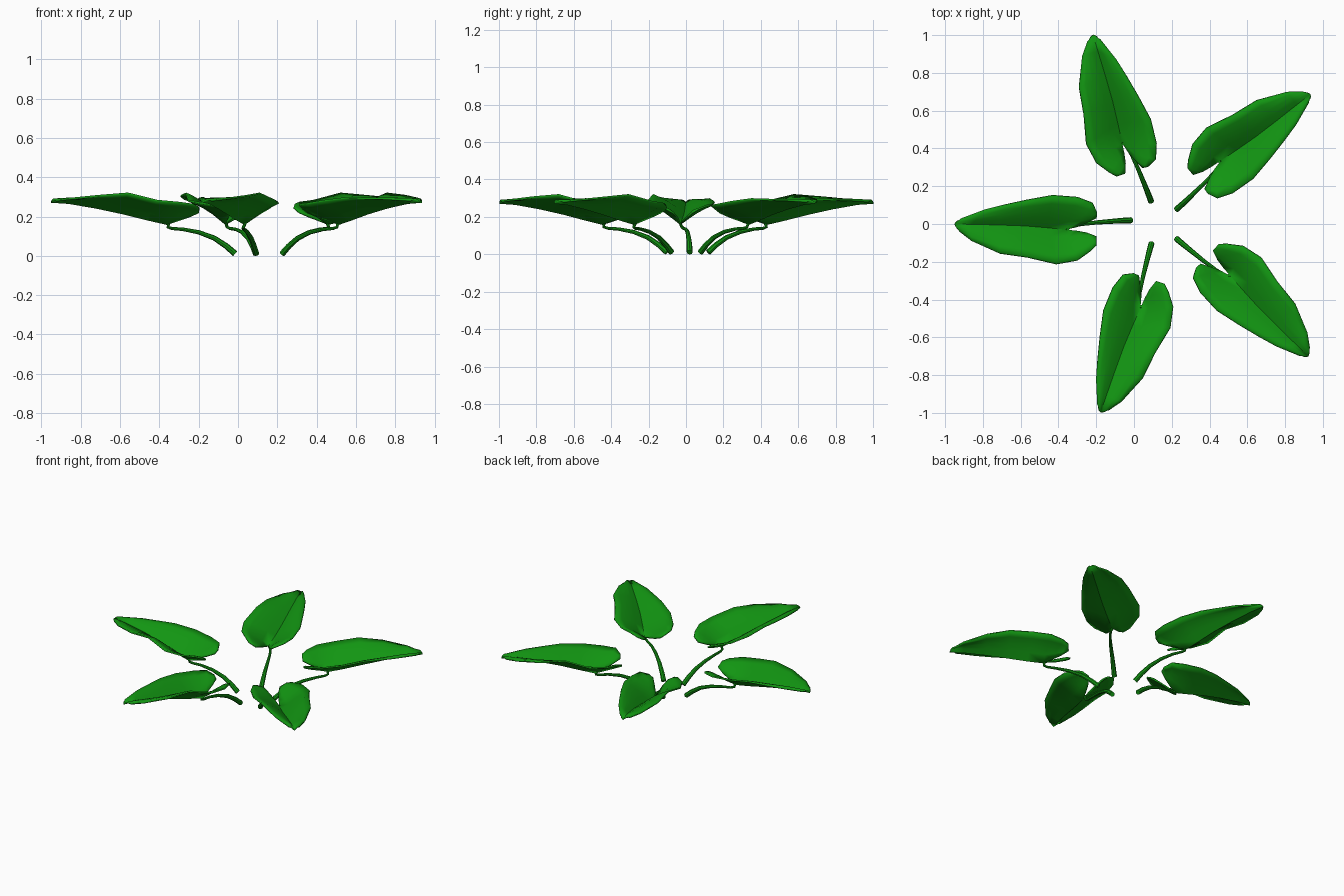
import bpy, bmesh, math
from mathutils import Matrix, Vector

if "Cube" in bpy.data.objects:
    bpy.data.objects.remove(bpy.data.objects["Cube"])

green = bpy.data.materials.new("leaf_green")
green.diffuse_color = (0.006, 0.30, 0.006, 1)
green.use_nodes = True
green.node_tree.nodes["Principled BSDF"].inputs["Base Color"].default_value = green.diffuse_color

# One plant arm is modelled pointing to -x, then turned about its stem foot.
FOOT = Vector((-0.008, 0.02, 0))

# Leaf halves: (inner point on the midrib or lobe gap, outer rim point), tip to lobe
MIDRIB = [(-.95, 0, .28), (-.86, -.002, .274), (-.72, -.005, .25),
          (-.58, -.01, .22), (-.46, -.02, .19), (-.36, -.03, .167)]
LEFT_RIM = [(-.925, -.04, .285), (-.86, -.09, .295), (-.71, -.155, .31),
            (-.56, -.175, .322), (-.41, -.21, .285), (-.30, -.19, .275),
            (-.23, -.14, .265), (-.198, -.11, .25)]
LEFT_GAP = [(-.30, -.036, .186), (-.25, -.045, .202)]
RIGHT_RIM = [(-.915, .03, .285), (-.79, .077, .295), (-.69, .10, .297),
             (-.57, .125, .30), (-.43, .15, .285), (-.30, .14, .27),
             (-.22, .11, .265), (-.195, .06, .245)]
RIGHT_GAP = [(-.30, -.016, .186), (-.25, .005, .202)]
COLS = 4


def add_half(bm, gap, rim, lobe_end, flip):
    """Fill one half of the blade with a slightly arched grid."""
    rows = []
    for a, b in zip(MIDRIB + gap, rim):
        a, b = Vector(a), Vector(b)
        row = []
        for c in range(COLS + 1):
            t = c / COLS
            p = a.lerp(b, t)
            p.z += 0.01 * math.sin(math.pi * t)
            row.append(bm.verts.new(p))
        rows.append(row)
    for r0, r1 in zip(rows, rows[1:]):
        for c in range(COLS):
            f = [r0[c], r0[c + 1], r1[c + 1], r1[c]]
            bm.faces.new(f[::-1] if flip else f)
    # rounded back of the lobe
    end = bm.verts.new(lobe_end)
    for c in range(COLS):
        f = [rows[-1][c], rows[-1][c + 1], end]
        bm.faces.new(f[::-1] if flip else f)


def make_leaf_mesh():
    bm = bmesh.new()
    add_half(bm, LEFT_GAP, LEFT_RIM, (-.198, -.065, .225), True)
    add_half(bm, RIGHT_GAP, RIGHT_RIM, (-.198, .03, .225), False)
    bmesh.ops.remove_doubles(bm, verts=bm.verts, dist=0.0005)
    bmesh.ops.recalc_face_normals(bm, faces=bm.faces)
    if sum(f.normal.z for f in bm.faces) < 0:
        bmesh.ops.reverse_faces(bm, faces=bm.faces)
    bm.transform(Matrix.Translation(-FOOT))
    me = bpy.data.meshes.new("leaf")
    bm.to_mesh(me)
    bm.free()
    me.materials.append(green)
    return me


def make_stem_mesh():
    # arching stalk, thinner towards the leaf, with a short upturned end
    path = [(-.015, .02, .011, .016), (-.06, .018, .05, .015), (-.12, .014, .09, .013),
            (-.20, .008, .12, .011), (-.28, -.002, .135, .009), (-.335, -.014, .139, .008),
            (-.356, -.022, .146, .008), (-.354, -.028, .158, .008), (-.35, -.03, .172, .008)]
    cu = bpy.data.curves.new("stem_path", 'CURVE')
    cu.dimensions = '3D'
    cu.bevel_depth = 1.0
    cu.bevel_resolution = 2
    cu.use_fill_caps = True
    sp = cu.splines.new('POLY')
    sp.points.add(len(path) - 1)
    for pt, (x, y, z, r) in zip(sp.points, path):
        pt.co = (x - FOOT.x, y - FOOT.y, z, 1)
        pt.radius = r
    ob = bpy.data.objects.new("stem_path", cu)
    bpy.context.collection.objects.link(ob)
    bpy.context.view_layer.update()
    dg = bpy.context.evaluated_depsgraph_get()
    me = bpy.data.meshes.new_from_object(ob.evaluated_get(dg))
    bpy.data.objects.remove(ob)
    me.materials.clear()
    me.materials.append(green)
    return me


def place(name, mesh, x, y, angle):
    ob = bpy.data.objects.new(name, mesh)
    bpy.context.collection.objects.link(ob)
    ob.location = (x, y, 0)
    ob.rotation_euler.z = math.radians(angle)
    bpy.ops.object.select_all(action='DESELECT')
    ob.select_set(True)
    bpy.context.view_layer.objects.active = ob
    bpy.ops.object.shade_smooth_by_angle(angle=math.radians(40))
    return ob


# Foot position and turn of each of the five leaves
ARMS = [(-.008, .02, 0), (.093, .112, -72), (.22, .073, -140.5),
        (.22, -.073, 137), (.095, -.095, 72)]
leaf_mesh, stem_mesh = make_leaf_mesh(), make_stem_mesh()
for i, (x, y, a) in enumerate(ARMS, 1):
    leaf = place(f"leaf_{i}", leaf_mesh.copy(), x, y, a)
    sol = leaf.modifiers.new("thickness", 'SOLIDIFY')
    sol.thickness = 0.01
    sol.offset = -1
    place(f"stem_{i}", stem_mesh.copy(), x, y, a)
